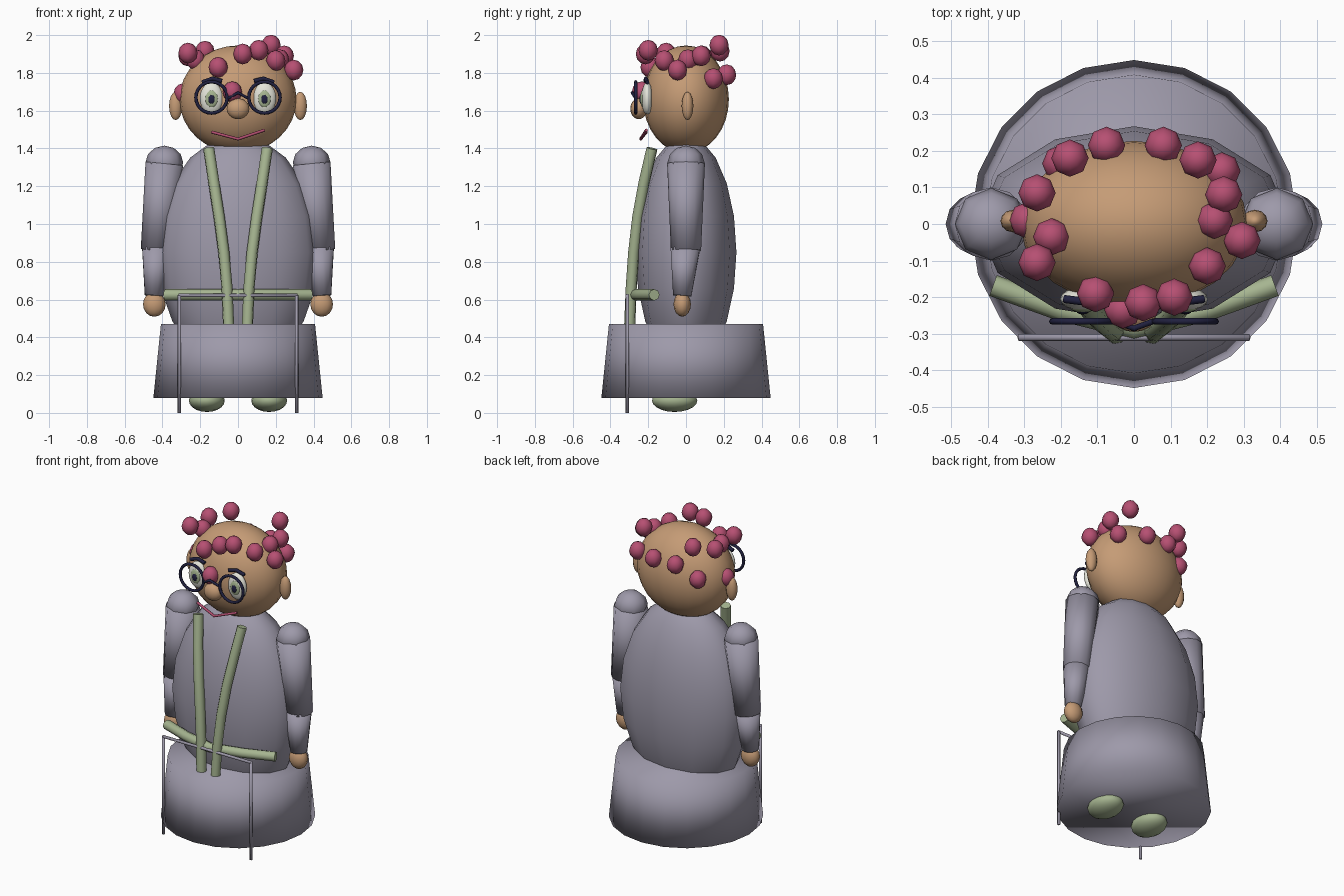
import bpy
from math import pi
from mathutils import Vector

cube = bpy.data.objects.get("Cube")
if cube:
    bpy.data.objects.remove(cube, do_unlink=True)


def material(name, rgb):
    m = bpy.data.materials.new(name)
    m.use_nodes = True
    m.diffuse_color = (*rgb, 1)
    m.node_tree.nodes["Principled BSDF"].inputs["Base Color"].default_value = (*rgb, 1)
    return m


GREY = material("lilac grey cloth", (0.34, 0.32, 0.40))
SKIN = material("tan skin", (0.56, 0.33, 0.18))
PINK = material("raspberry pink", (0.47, 0.08, 0.17))
GREEN = material("sage green", (0.38, 0.46, 0.28))
DARK = material("dark navy", (0.015, 0.015, 0.05))
WHITE = material("eye white", (0.78, 0.78, 0.70))


def finish(name, mat):
    ob = bpy.context.object
    ob.name = name
    ob.data.materials.append(mat)
    bpy.ops.object.shade_smooth()
    return ob


def ball(name, mat, loc, size, segments=16, rings=10):
    """Ellipsoid given by its centre and three radii."""
    bpy.ops.mesh.primitive_uv_sphere_add(segments=segments, ring_count=rings, radius=1, location=loc)
    bpy.context.object.scale = size
    return finish(name, mat)


def limb(name, mat, start, end, r1, r2, sides=12):
    """Tapered capped cylinder between two points."""
    a, b = Vector(start), Vector(end)
    bpy.ops.mesh.primitive_cone_add(vertices=sides, radius1=r1, radius2=r2,
                                    depth=(b - a).length, location=(a + b) / 2)
    bpy.context.object.rotation_mode = 'QUATERNION'
    bpy.context.object.rotation_quaternion = (b - a).to_track_quat('Z', 'Y')
    return finish(name, mat)


def tube(name, mat, points, radius):
    """Round rod along a polyline."""
    cu = bpy.data.curves.new(name, 'CURVE')
    cu.dimensions = '3D'
    cu.bevel_depth = radius
    cu.bevel_resolution = 2
    cu.use_fill_caps = True
    sp = cu.splines.new('POLY')
    sp.points.add(len(points) - 1)
    for p, co in zip(sp.points, points):
        p.co = (*co, 1)
    cu.materials.append(mat)
    ob = bpy.data.objects.new(name, cu)
    bpy.context.collection.objects.link(ob)
    return ob


def mirror_x(points, s):
    return [(s * x, y, z) for x, y, z in points]


# Torso and skirt
ball("torso", GREY, (0, 0, 0.85), (0.43, 0.267, 0.62), 12, 10)
bpy.ops.mesh.primitive_cone_add(vertices=20, radius1=0.448, radius2=0.408, depth=0.39,
                                location=(0, 0, 0.275), rotation=(0, 0, 0))
finish("skirt", GREY)

# Head, nose and mouth
ball("head", SKIN, (0, 0, 1.66), (0.31, 0.227, 0.285), 24, 16)
ball("nose", SKIN, (0, -0.25, 1.61), (0.06, 0.045, 0.055))
tube("mouth", PINK, [(-0.14, -0.21, 1.487), (0, -0.24, 1.45), (0.14, -0.21, 1.497)], 0.008)
tube("glasses_bridge", DARK, [(-0.055, -0.265, 1.665), (0, -0.285, 1.695), (0.055, -0.265, 1.665)], 0.008)

for side, s in (("left", 1), ("right", -1)):
    # Face parts
    ball(side + "_ear", SKIN, (s * 0.33, 0.008, 1.625), (0.035, 0.031, 0.075), 12, 8)
    ball(side + "_eye", WHITE, (s * 0.14, -0.205, 1.665), (0.062, 0.032, 0.085))
    ball(side + "_iris", GREEN, (s * 0.14, -0.23, 1.663), (0.034, 0.012, 0.045), 12, 8)
    ball(side + "_pupil", DARK, (s * 0.14, -0.238, 1.66), (0.018, 0.009, 0.024), 12, 8)
    tube(side + "_eyebrow", DARK,
         mirror_x([(0.085, -0.215, 1.757), (0.135, -0.212, 1.77), (0.19, -0.205, 1.75)], s), 0.011)
    bpy.ops.mesh.primitive_torus_add(major_segments=24, minor_segments=8, major_radius=0.083,
                                     minor_radius=0.009, location=(s * 0.14, -0.266, 1.67),
                                     rotation=(pi / 2, 0, 0))
    finish(side + "_glasses_rim", DARK)

    # Arm
    ball(side + "_shoulder", GREY, (s * 0.39, 0, 1.325), (0.1, 0.098, 0.09), 8, 6)
    limb(side + "_upper_arm", GREY, (s * 0.435, 0, 0.86), (s * 0.39, 0, 1.32), 0.08, 0.1)
    limb(side + "_forearm", GREY, (s * 0.445, -0.02, 0.62), (s * 0.43, -0.004, 0.87), 0.05, 0.08)
    ball(side + "_hand", SKIN, (s * 0.443, -0.02, 0.575), (0.06, 0.046, 0.066), 12, 8)

    # Scarf end, shoe and walking frame leg
    tube(side + "_scarf_end", GREEN, mirror_x(
        [(0.155, -0.18, 1.4), (0.128, -0.222, 1.22), (0.1, -0.255, 1.04),
         (0.075, -0.277, 0.85), (0.058, -0.29, 0.66), (0.05, -0.298, 0.465)], s), 0.03)
    ball(side + "_shoe", GREEN, (s * 0.165, -0.06, 0.065), (0.095, 0.12, 0.06))
    limb(side + "_frame_leg", GREY, (s * 0.31, -0.31, 0), (s * 0.31, -0.31, 0.625), 0.009, 0.009, 8)

# Belt and frame handle
tube("belt", GREEN, [(-0.385, -0.168, 0.625), (-0.2, -0.235, 0.625), (0, -0.285, 0.625),
                     (0.2, -0.235, 0.625), (0.385, -0.168, 0.625)], 0.03)
limb("frame_handle", GREY, (-0.315, -0.31, 0.622), (0.315, -0.31, 0.622), 0.009, 0.009, 8)

# Hair curls scattered around the crown
curls = [(-.175, .18, 1.915), (-.075, .215, 1.79), (.08, .215, 1.79), (.175, .175, 1.947),
         (.24, .145, 1.77), (.245, .08, 1.89), (.22, .01, 1.87), (.295, -.045, 1.815),
         (.2, -.115, 1.865), (.11, -.2, 1.92), (.025, -.215, 1.9), (-.105, -.19, 1.83),
         (-.03, -.235, 1.7), (-.265, -.105, 1.905), (-.225, -.035, 1.87),
         (-.265, .085, 1.89), (-.29, .01, 1.69), (-.2, .165, 1.71)]
for i, p in enumerate(curls):
    ball(f"hair_curl_{i + 1}", PINK, p, (0.051, 0.051, 0.055), 8, 6)
